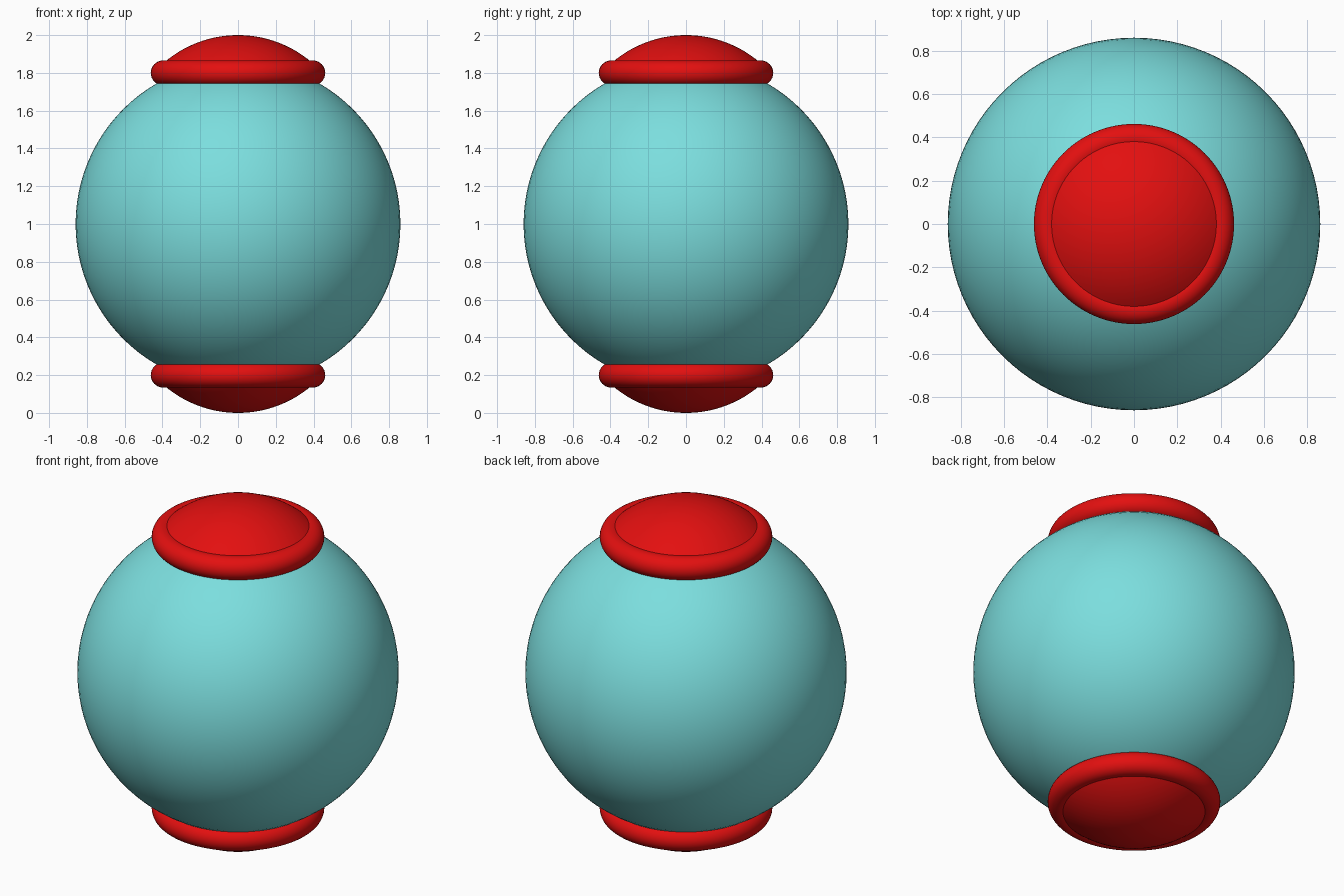
import bpy, bmesh
from math import sin, cos, asin, radians
from mathutils import Vector

cube = bpy.data.objects.get("Cube")
if cube:
    bpy.data.objects.remove(cube, do_unlink=True)

SEGMENTS = 96
CENTRE_Z = 1.0
BALL_RADIUS = 0.86
RING_MAJOR, RING_MINOR, RING_OFFSET = 0.396, 0.066, 0.80
DOME_RADIUS, DOME_RIM = 0.60, 0.39


def make_material(name, colour):
    mat = bpy.data.materials.new(name)
    mat.use_nodes = True
    mat.diffuse_color = colour
    mat.node_tree.nodes["Principled BSDF"].inputs["Base Color"].default_value = colour
    return mat


def finish(name, mat):
    obj = bpy.context.object
    obj.name = obj.data.name = name
    obj.data.materials.append(mat)
    bpy.ops.object.shade_smooth_by_angle(angle=radians(40))
    return obj


def make_dome(name, side, mat):
    """Shallow spherical cap, spun from an arc that ends inside the ring."""
    bm = bmesh.new()
    steps = 16
    rim_angle = asin(DOME_RIM / DOME_RADIUS)
    apex = CENTRE_Z + side
    arc = []
    for i in range(steps + 1):
        a = rim_angle * i / steps
        z = apex - side * DOME_RADIUS * (1 - cos(a))
        arc.append(bm.verts.new((DOME_RADIUS * sin(a), 0, z)))
    edges = [bm.edges.new(pair) for pair in zip(arc, arc[1:])]
    bmesh.ops.spin(bm, geom=arc + edges, cent=(0, 0, 0), axis=Vector((0, 0, 1)),
                   angle=radians(360), steps=SEGMENTS, use_duplicate=False)
    bmesh.ops.remove_doubles(bm, verts=bm.verts, dist=1e-4)
    bmesh.ops.recalc_face_normals(bm, faces=bm.faces)
    # An open cap must face away from the ball
    if sum(f.normal.z for f in bm.faces) * side < 0:
        bmesh.ops.reverse_faces(bm, faces=bm.faces)
    mesh = bpy.data.meshes.new(name)
    bm.to_mesh(mesh)
    bm.free()
    obj = bpy.data.objects.new(name, mesh)
    bpy.context.collection.objects.link(obj)
    bpy.ops.object.select_all(action='DESELECT')
    obj.select_set(True)
    bpy.context.view_layer.objects.active = obj
    finish(name, mat)


teal = make_material("pale_teal", (0.2, 0.73, 0.73, 1))
red = make_material("bright_red", (0.77, 0.005, 0.005, 1))

# Main round body
bpy.ops.mesh.primitive_uv_sphere_add(segments=SEGMENTS, ring_count=SEGMENTS // 2,
                                     radius=BALL_RADIUS, location=(0, 0, CENTRE_Z))
finish("ball_body", teal)

# Matching ring and dome at each pole
for label, side in (("top", 1), ("bottom", -1)):
    bpy.ops.mesh.primitive_torus_add(major_segments=SEGMENTS, minor_segments=32,
                                     major_radius=RING_MAJOR, minor_radius=RING_MINOR,
                                     location=(0, 0, CENTRE_Z + side * RING_OFFSET))
    finish(label + "_ring", red)
    make_dome(label + "_dome", side, red)
